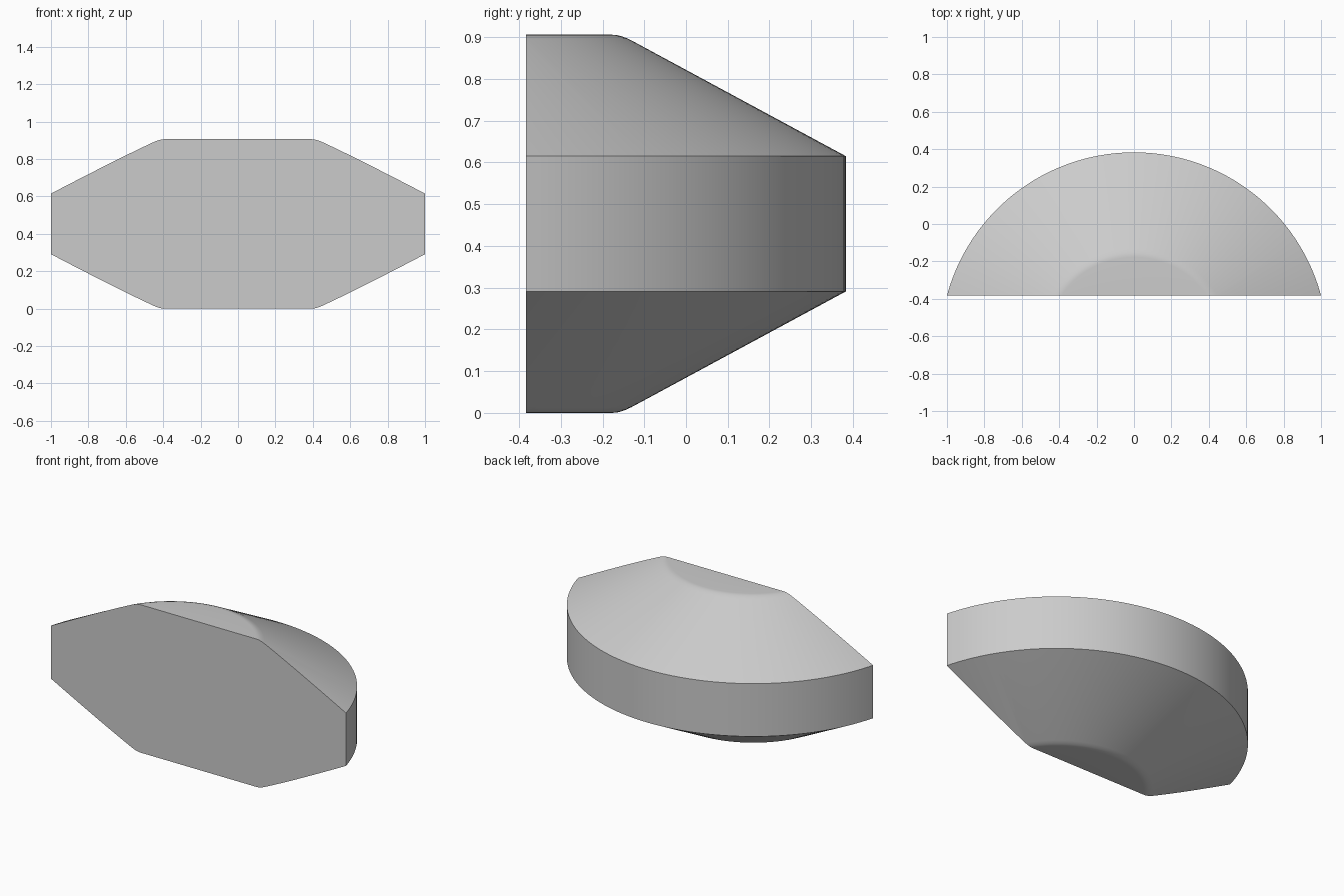
import bpy
import bmesh
import math
from mathutils import Vector

cube = bpy.data.objects.get("Cube")
if cube:
    bpy.data.objects.remove(cube, do_unlink=True)

HEIGHT = 0.906
CENTRE_Y = -0.653
FRONT_Y = -0.383

# Grey body colour
grey = bpy.data.materials.new("plain grey")
grey.use_nodes = True
colour = (0.6, 0.6, 0.6, 1)
grey.diffuse_color = colour
grey.node_tree.nodes["Principled BSDF"].inputs["Base Color"].default_value = colour

# Half profile (radius, height): flat cap, soft cap rim, cone, straight rim
lower = [(0.2, 0), (0.475, 0), (0.488, 0.001), (0.499, 0.004),
         (0.51, 0.008), (0.522, 0.0135), (1.036, 0.291)]
profile = lower + [(r, HEIGHT - z) for r, z in reversed(lower)]

# Turn the profile through a half circle
bm = bmesh.new()
verts = [bm.verts.new((r, CENTRE_Y, z)) for r, z in profile]
edges = [bm.edges.new(pair) for pair in zip(verts, verts[1:])]
bmesh.ops.spin(bm, geom=verts + edges, cent=(0, CENTRE_Y, 0), axis=(0, 0, 1),
               angle=math.pi, steps=96, use_duplicate=False)

# Slice off the front and close it with one flat face
cut = bmesh.ops.bisect_plane(bm, geom=bm.verts[:] + bm.edges[:] + bm.faces[:],
                             dist=1e-5, plane_co=Vector((0, FRONT_Y, 0)),
                             plane_no=Vector((0, -1, 0)), clear_outer=True)
rim = [e for e in bm.edges if e.is_boundary]
bmesh.ops.contextual_create(bm, geom=rim)
bmesh.ops.recalc_face_normals(bm, faces=bm.faces[:])

mesh = bpy.data.meshes.new("half_disc_body")
bm.to_mesh(mesh)
bm.free()
mesh.materials.append(grey)
body = bpy.data.objects.new("half_disc_body", mesh)
bpy.context.collection.objects.link(body)

# Smooth the round surfaces, keep rim and front edges sharp
bpy.ops.object.select_all(action="DESELECT")
body.select_set(True)
bpy.context.view_layer.objects.active = body
bpy.ops.object.shade_smooth_by_angle(angle=math.radians(25))
